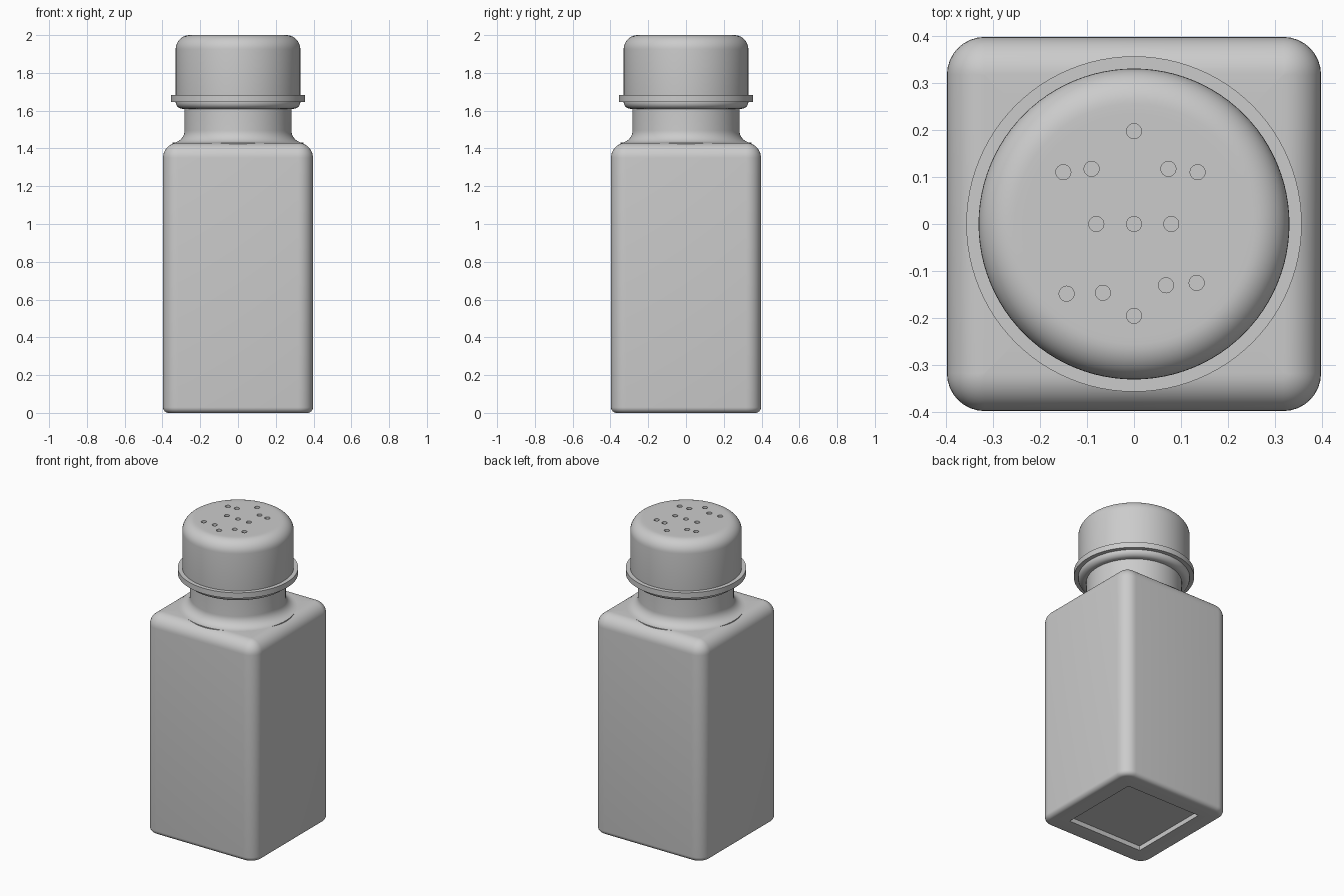
import bpy
import bmesh
from math import cos, sin, pi, radians

default = bpy.data.objects.get("Cube")
if default:
    bpy.data.objects.remove(default, do_unlink=True)

grey = bpy.data.materials.new("plain grey")
grey.use_nodes = True
grey.diffuse_color = (0.6, 0.6, 0.6, 1)
grey.node_tree.nodes["Principled BSDF"].inputs["Base Color"].default_value = (0.6, 0.6, 0.6, 1)


def arc(cx, cz, r, start, end, steps=8):
    """Points on a circular arc, angles in degrees."""
    angles = [radians(start + (end - start) * i / steps) for i in range(steps + 1)]
    return [(cx + r * cos(a), cz + r * sin(a)) for a in angles]


def circle_ring(r, z, sides=96):
    return [(r * cos(2 * pi * i / sides), r * sin(2 * pi * i / sides), z) for i in range(sides)]


def square_ring(half, z, corner, steps=8):
    """Outline of a square with rounded corners."""
    c = half - corner
    ring = []
    for k, (sx, sy) in enumerate([(1, 1), (-1, 1), (-1, -1), (1, -1)]):
        ring += [(x, y, z) for x, y in arc(sx * c, sy * c, corner, 90 * k, 90 * k + 90, steps)]
    return ring


def loft(name, rings):
    """Skin a stack of rings and close both ends."""
    bm = bmesh.new()
    loops = [[bm.verts.new(p) for p in ring] for ring in rings]
    n = len(loops[0])
    for a, b in zip(loops, loops[1:]):
        for i in range(n):
            j = (i + 1) % n
            bm.faces.new((a[i], a[j], b[j], b[i]))
    bm.faces.new(loops[0][::-1])
    bm.faces.new(loops[-1])
    bmesh.ops.recalc_face_normals(bm, faces=bm.faces)
    mesh = bpy.data.meshes.new(name)
    bm.to_mesh(mesh)
    bm.free()
    obj = bpy.data.objects.new(name, mesh)
    bpy.context.collection.objects.link(obj)
    mesh.materials.append(grey)
    return obj


def activate(obj):
    bpy.ops.object.select_all(action='DESELECT')
    obj.select_set(True)
    bpy.context.view_layer.objects.active = obj


def smooth(obj):
    activate(obj)
    bpy.ops.object.shade_smooth_by_angle(angle=radians(35))


# Square bottle body with a recessed base and rounded edges
HALF, CORNER, TOP = 0.397, 0.08, 1.43
base, edge = 0.27, 0.03
rings = [square_ring(base, 0.03, 0.003), square_ring(base, 0, 0.003)]
for x, z in arc(HALF - edge, edge, edge, -90, 0, 6):
    rings.append(square_ring(x, z, CORNER - (HALF - x)))
for x, z in arc(HALF - CORNER, TOP - CORNER, CORNER, 0, 90, 10):
    rings.append(square_ring(x, z, max(CORNER - (HALF - x), 0.001)))
rings.append(square_ring(0.25, TOP, 0.001))
smooth(loft("bottle_body", rings))

# Round neck flaring into the shoulder
neck = [(0.348, 1.40)] + arc(0.348, 1.495, 0.065, 270, 180, 10) + [(0.283, 1.63)]
smooth(loft("bottle_neck", [circle_ring(r, z) for r, z in neck]))

# Domed cap with a rolled lower lip
cap_profile = [(0.27, 1.61)] + arc(0.295, 1.645, 0.035, 270, 360, 6)
cap_profile += arc(0.255, 1.925, 0.075, 0, 90, 10) + [(0.235, 2.0)]
cap = loft("cap", [circle_ring(r, z) for r, z in cap_profile])

# Shaker holes cut in the top of the cap
holes = [(0, 0.197), (-0.15, 0.11), (-0.09, 0.117), (0.073, 0.117), (0.135, 0.11),
         (-0.08, 0), (0, 0), (0.079, 0),
         (-0.143, -0.148), (-0.066, -0.146), (0.068, -0.13), (0.133, -0.125), (0, -0.195)]
for x, y in holes:
    cutter = loft("hole_cutter", [circle_ring(0.016, z, 24) for z in (1.97, 2.05)])
    cutter.location = (x, y, 0)
    cutter.hide_render = True
    activate(cap)
    mod = cap.modifiers.new("hole", 'BOOLEAN')
    mod.operation = 'DIFFERENCE'
    mod.solver = 'EXACT'
    mod.object = cutter
    bpy.context.view_layer.update()
    bpy.ops.object.modifier_apply(modifier=mod.name)
    bpy.data.objects.remove(cutter, do_unlink=True)
smooth(cap)

# Thin flange around the cap
flange = [(0.32, 1.647), (0.356, 1.647), (0.356, 1.683), (0.32, 1.683)]
smooth(loft("cap_flange", [circle_ring(r, z) for r, z in flange]))
